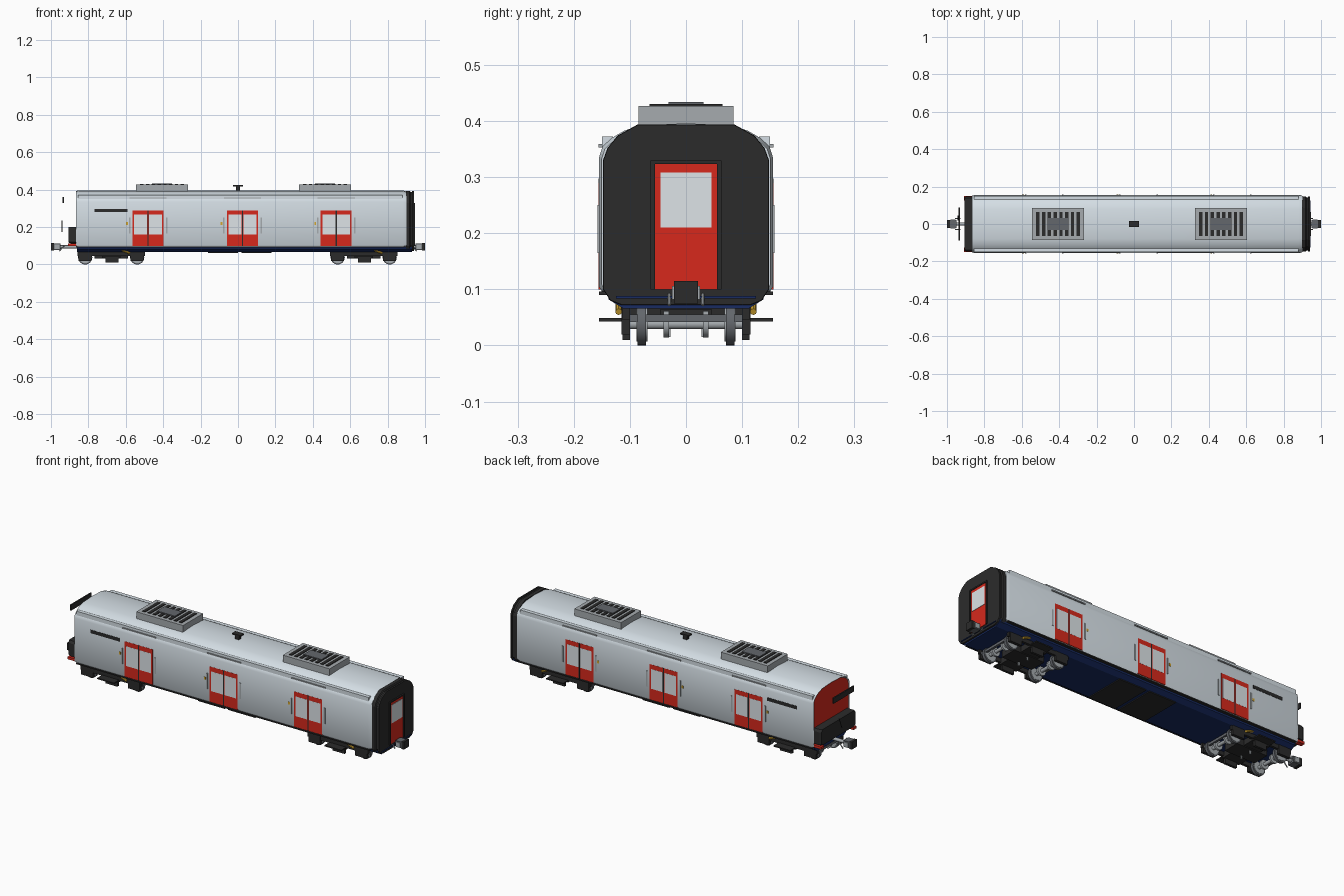
import bpy, bmesh, math
from mathutils import Vector

cube = bpy.data.objects.get("Cube")
if cube:
    bpy.data.objects.remove(cube, do_unlink=True)


def material(name, r, g, b):
    m = bpy.data.materials.new(name)
    m.use_nodes = True
    m.diffuse_color = (r, g, b, 1)
    m.node_tree.nodes["Principled BSDF"].inputs["Base Color"].default_value = (r, g, b, 1)
    return m


SILVER = material("silver", .66, .73, .78)
GLASS = material("pale_window", .74, .79, .82)
DARK = material("charcoal", .024, .024, .024)
RED = material("red", .68, .022, .012)
NAVY = material("navy", .009, .024, .12)
GREY = material("mid_grey", .38, .41, .43)
STEEL = material("dark_steel", .125, .135, .15)
YELLOW = material("yellow", .65, .38, .03)


def finish(name, bm, mats, smooth=False):
    bmesh.ops.recalc_face_normals(bm, faces=bm.faces)
    me = bpy.data.meshes.new(name)
    bm.to_mesh(me)
    bm.free()
    for m in mats:
        me.materials.append(m)
    ob = bpy.data.objects.new(name, me)
    bpy.context.collection.objects.link(ob)
    if smooth:
        bpy.ops.object.select_all(action='DESELECT')
        ob.select_set(True)
        bpy.context.view_layer.objects.active = ob
        bpy.ops.object.shade_smooth_by_angle(angle=math.radians(35))
    return ob


def box(name, mat, x, y, z):
    bm = bmesh.new()
    bmesh.ops.create_cube(bm, size=1)
    for v in bm.verts:
        v.co = [lo + (c + .5) * (hi - lo) for c, (lo, hi) in zip(v.co, (x, y, z))]
    return finish(name, bm, [mat])


def pair(name, mat, x, y, z):
    """The same box on both sides of the coach."""
    box(name + "_left_side", mat, x, y, z)
    box(name + "_right_side", mat, x, (-y[1], -y[0]), z)


def rod(name, mat, a, b, radius, sides=12):
    a, b = Vector(a), Vector(b)
    bm = bmesh.new()
    bmesh.ops.create_cone(bm, cap_ends=True, segments=sides, radius1=radius,
                          radius2=radius, depth=(b - a).length)
    turn = (b - a).to_track_quat('Z', 'Y')
    for v in bm.verts:
        v.co = turn @ v.co + (a + b) / 2
    return finish(name, bm, [mat], True)


def loft(half, stations):
    """Skin a mirrored y-z profile along x; stations are (x, scale)."""
    ring = half + [(-y, z) for y, z in reversed(half) if y > 0]
    bm = bmesh.new()
    rings = [[bm.verts.new((x, y * s, .24 + (z - .24) * s)) for y, z in ring]
             for x, s in stations]
    for a, b in zip(rings, rings[1:]):
        for i in range(len(ring)):
            j = (i + 1) % len(ring)
            bm.faces.new((a[i], a[j], b[j], b[i]))
    start = bm.faces.new(rings[0])
    bm.faces.new(rings[-1])
    bmesh.ops.recalc_face_normals(bm, faces=bm.faces)
    return bm, start


# Body shell with a recessed red cab end
shell = [(.13, .09), (.15, .096), (.155, .105), (.155, .335), (.149, .354),
         (.132, .37), (.11, .383), (.08, .392), (0, .396)]
bm, cab = loft(shell, [(-.866, .985), (-.85, 1), (.88, 1), (.9, .97)])
bmesh.ops.inset_region(bm, faces=[cab], thickness=.004)
for v in cab.verts:
    v.co.x += .006
cab.material_index = 1
finish("body_shell", bm, [SILVER, RED], True)

# Underframe
pan = [(.112, .066), (.138, .082), (.14, .094), (0, .094)]
bm, _ = loft(pan, [(-.86, 1), (.93, 1)])
finish("underframe", bm, [NAVY])
for x in (-.16, .02):
    box("equipment_hatch", DARK, (x, x + .16), (-.112, .112), (.061, .07))

# Gangway frame and end door
frame = [(.115, .072), (.135, .08), (.148, .1), (.148, .33), (.14, .352),
         (.122, .374), (.086, .394), (0, .394)]
bm, _ = loft(frame, [(.898, 1), (.918, 1), (.922, .965), (.93, .965), (.932, 1), (.94, .995)])
finish("gangway_frame", bm, [DARK])
pair("gangway_door_post", DARK, (.93, .947), (.055, .063), (.1, .33))
box("gangway_door_lintel", DARK, (.93, .947), (-.063, .063), (.323, .33))
box("gangway_door", RED, (.93, .943), (-.055, .055), (.1, .323))
box("gangway_window", GLASS, (.94, .945), (-.045, .045), (.21, .308))
box("gangway_sill", NAVY, (.93, .944), (-.125, .125), (.084, .088))

# Side doors, windows, rails and buttons
for c in (-.481, .024, .525):
    pair("door_leaves", RED, (c - .083, c + .083), (.147, .1558), (.1, .29))
    pair("door_gap", DARK, (c - .003, c + .003), (.148, .1563), (.1, .29))
    for s in (-1, 1):
        w = c + s * .0395
        pair("door_window", GLASS, (w - .0345, w + .0345), (.149, .1563), (.16, .266))
        r = c + s * .099
        pair("grab_rail", GREY, (r - .004, r + .004), (.15, .158), (.165, .25))
    pair("door_button", YELLOW, (c - .117, c - .107), (.149, .1565), (.212, .226))
    pair("door_canopy", GREY, (c - .1, c + .1), (.143, .1555), (.353, .359))
pair("destination_strip", DARK, (-.768, -.592), (.148, .1563), (.28, .298))
pair("cantrail", SILVER, (-.856, .88), (.13, .150), (.345, .372))
pair("sill_rail", DARK, (-.855, .89), (.14, .155), (.09, .096))

# Roof ventilation units and aerial
for c in (-.406, .465):
    box("roof_unit", GREY, (c - .139, c + .139), (-.085, .085), (.385, .427))
    for i in range(8):
        x = c + (i - 3.5) * .031
        box("grille_slot", DARK, (x - .009, x + .009), (-.065, .065), (.422, .430))
    box("fan_cover", STEEL, (c - .053, c + .053), (-.031, .031), (.424, .434))
box("aerial_base", DARK, (-.012, .012), (-.01, .01), (.39, .418))
box("aerial_top", DARK, (-.026, .026), (-.015, .015), (.417, .424))

# Cab end
apron = [(.135, .113), (.148, .12), (.148, .188), (.14, .2), (0, .2), (0, .113)]
bm, _ = loft(apron[:5], [(-.906, .97), (-.895, 1), (-.858, 1)])
finish("cab_apron", bm, [DARK])
pair("tail_lamp", RED, (-.908, -.86), (.125, .15), (.1, .113))
box("cab_display", DARK, (-.938, -.931), (-.088, .088), (.33, .36))
rod("cab_wiper", DARK, (-.941, .02, .175), (-.941, .045, .235), .002, 6)

# Couplers
for s in (-1, 1):
    rod("coupler_bar", GREY, (s * .84, 0, .094), (s * .96, 0, .094), .009)
    box("coupler_head", STEEL, sorted((s * .95, s * .985)), (-.021, .021), (.078, .112))
    pair("coupler_cheek", GREY, sorted((s * .955, s * .98)), (.021, .025), (.082, .106))
    box("coupler_face", DARK, sorted((s * .985, s)), (-.021, .021), (.075, .115))
    for y in (-.03, .03):
        rod("coupler_hose", GREY, (s * .93, y, .10), (s * .955, y, .072), .003, 8)

# Bogies
for c in (-.678, .672):
    pair("bogie_side_frame", DARK, (c - .18, c + .18), (.1, .113), (.045, .086))
    pair("axle_spring", DARK, (c - .03, c + .04), (.1, .113), (.01, .045))
    box("bolster", DARK, (c - .05, c + .05), (-.11, .11), (.036, .075))
    box("traction_motor", DARK, (c - .09, c + .09), (-.045, .045), (.032, .065))
    for x in (c - .164, c + .164):
        box("cross_beam", STEEL, (x - .006, x + .006), (-.1, .1), (.042, .055))
    pair("current_shoe", DARK, (c - .05, c + .05), (.11, .155), (.043, .049))
    for s in (-1, 1):
        x = c + s * .139
        rod("axle", GREY, (x, -.1, .038), (x, .1, .038), .009)
        for y in (-1, 1):
            rod("wheel", STEEL, (x, y * .071, .038), (x, y * .086, .038), .038, 24)
            rod("wheel_web", GREY, (x, y * .069, .038), (x, y * .088, .038), .031, 20)
            rod("brake_disc", GREY, (x, y * .03, .038), (x, y * .04, .038), .024, 16)
        pair("axle_box", DARK, (x - .035, x + .035), (.1, .115), (.02, .075))
        rod("damper", YELLOW, (c + .02, s * .12, .092), (c + .1, s * .12, .06), .006, 8)
    pair("guard_bar", GREY, (c - .004, c + .004), (.028, .034), (.015, .06))
